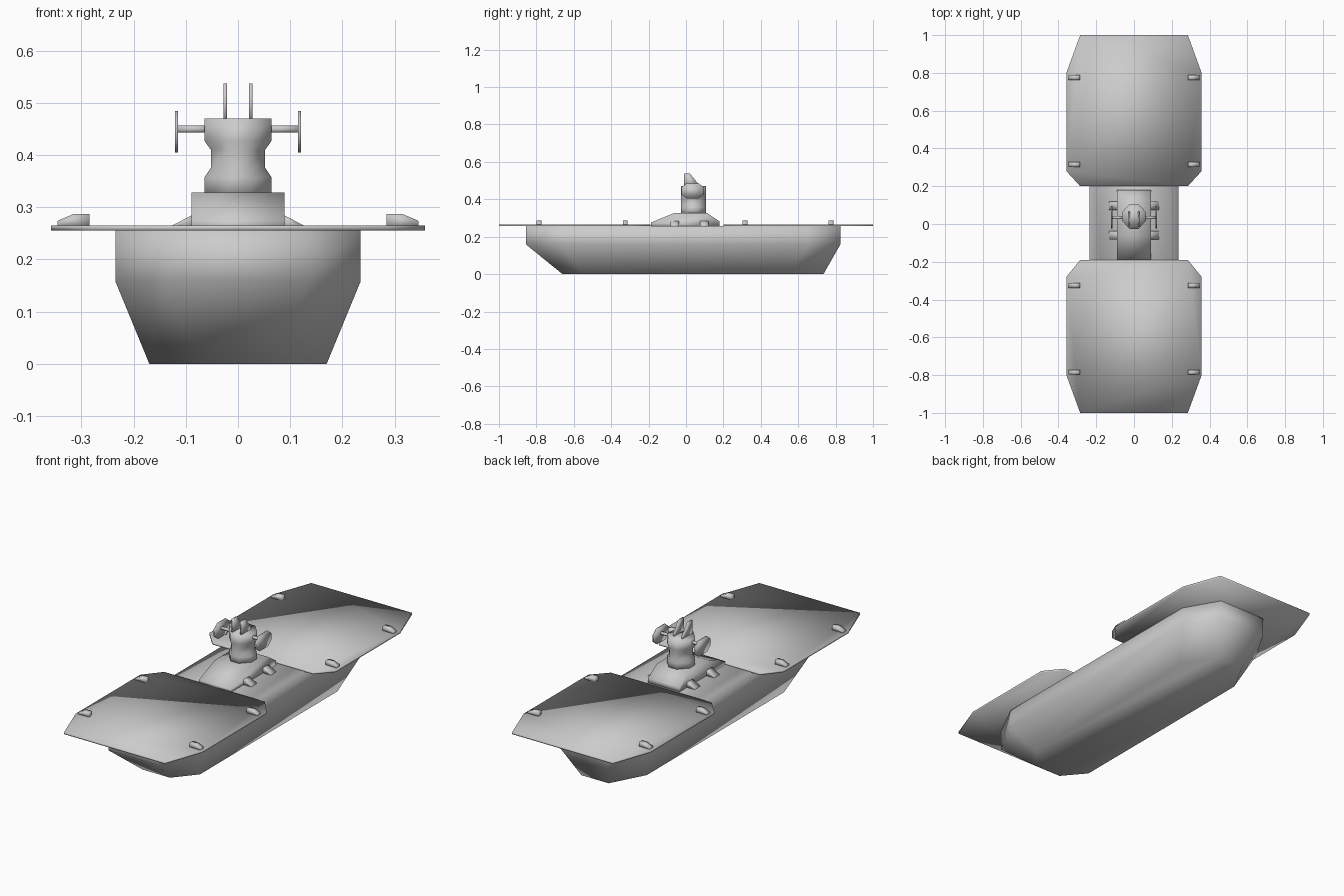
import bpy, bmesh
from mathutils import Vector

if "Cube" in bpy.data.objects:
    bpy.data.objects.remove(bpy.data.objects["Cube"])


def loft(name, rings):
    """Skin equal-sized rings of points and cap both ends."""
    bm = bmesh.new()
    loops = [[bm.verts.new(p) for p in ring] for ring in rings]
    n = len(loops[0])
    for a, b in zip(loops, loops[1:]):
        for i in range(n):
            j = (i + 1) % n
            bm.faces.new((a[i], a[j], b[j], b[i]))
    bm.faces.new(loops[0])
    bm.faces.new(loops[-1])
    bmesh.ops.recalc_face_normals(bm, faces=bm.faces)
    for f in bm.faces:
        f.smooth = True
    mesh = bpy.data.meshes.new(name)
    bm.to_mesh(mesh)
    bm.free()
    ob = bpy.data.objects.new(name, mesh)
    bpy.context.collection.objects.link(ob)
    return ob


def prism(name, profile, axis, lo, hi):
    """Extrude a 2D profile along x, y or z from lo to hi."""
    def place(p, t):
        v = list(p)
        v.insert("xyz".index(axis), t)
        return Vector(v)
    return loft(name, [[place(p, t) for p in profile] for t in (lo, hi)])


def octagon(cx, cy, rx, ry, fx, fy):
    """Octagon with half sizes rx, ry and flat half lengths fx, fy."""
    pts = [(rx, -fy), (rx, fy), (fx, ry), (-fx, ry),
           (-rx, fy), (-rx, -fy), (-fx, -ry), (fx, -ry)]
    return [(cx + x, cy + y) for x, y in pts]


# hull: chamfered plan, tapering to a smaller flat bottom
def hull_ring(z, w, tip, front, front_full, back, back_full):
    right = [(tip, front, z), (w, front_full, z), (w, back_full, z), (tip, back, z)]
    return right + [(-x, y, z) for x, y, z in reversed(right)]


loft("hull", [
    hull_ring(0, 0.17, 0.077, -0.66, -0.55, 0.735, 0.56),
    hull_ring(0.158, 0.235, 0.135, -0.855, -0.66, 0.825, 0.65),
    hull_ring(0.258, 0.235, 0.135, -0.855, -0.66, 0.825, 0.65)])

# two flight decks with chamfered corners
for label, s, inner in (("front", -1, 0.19), ("rear", 1, 0.2)):
    half = [(0.285, 1.0), (0.358, 0.8), (0.358, 0.28), (0.285, inner)]
    outline = half + [(-x, y) for x, y in reversed(half)]
    prism(label + "_deck", [(x, s * y) for x, y in outline], "z", 0.256, 0.265)

# small lugs on the deck corners
for s in (-1, 1):
    for y in (-0.785, -0.325, 0.315, 0.775):
        lug = [(0.285, 0.26), (0.285, 0.287), (0.316, 0.287), (0.346, 0.274), (0.346, 0.26)]
        prism("deck_lug", [(s * x, z) for x, z in lug], "y", y - 0.013, y + 0.013)

# sloped tower base
base = [(-0.187, 0.255), (-0.187, 0.276), (-0.06, 0.328),
        (0.11, 0.328), (0.18, 0.282), (0.18, 0.255)]
prism("tower_base", base, "x", -0.089, 0.089)

# wedge feet beside the base
for s in (-1, 1):
    for y in (-0.06, 0.097):
        foot = [(0.08, 0.255), (0.08, 0.288), (0.092, 0.283), (0.132, 0.262), (0.132, 0.255)]
        prism("base_foot", [(s * x, z) for x, z in foot], "y", y - 0.022, y + 0.022)

# tower with waisted sides
tower = []
for z, w in ((0.32, 0.064), (0.358, 0.064), (0.376, 0.052),
             (0.41, 0.052), (0.427, 0.064), (0.47, 0.064)):
    tower.append([(x, y, z) for x, y in octagon(0, 0.04, w, 0.067, w * 0.35, 0.022)])
loft("tower", tower)

# side arms and their dish plates
for s in (-1, 1):
    prism("dish_arm", octagon(0.034, 0.45, 0.008, 0.007, 0.004, 0.003),
          "x", s * 0.05, s * 0.116)
    prism("dish_plate", octagon(0.036, 0.445, 0.06, 0.04, 0.033, 0.018),
          "x", s * 0.115, s * 0.121)

# twin fins on the tower roof
fin = [(-0.012, 0.46), (-0.012, 0.537), (0.022, 0.537), (0.066, 0.482), (0.066, 0.46)]
for s in (-1, 1):
    prism("roof_fin", fin, "x", s * 0.021, s * 0.028)
